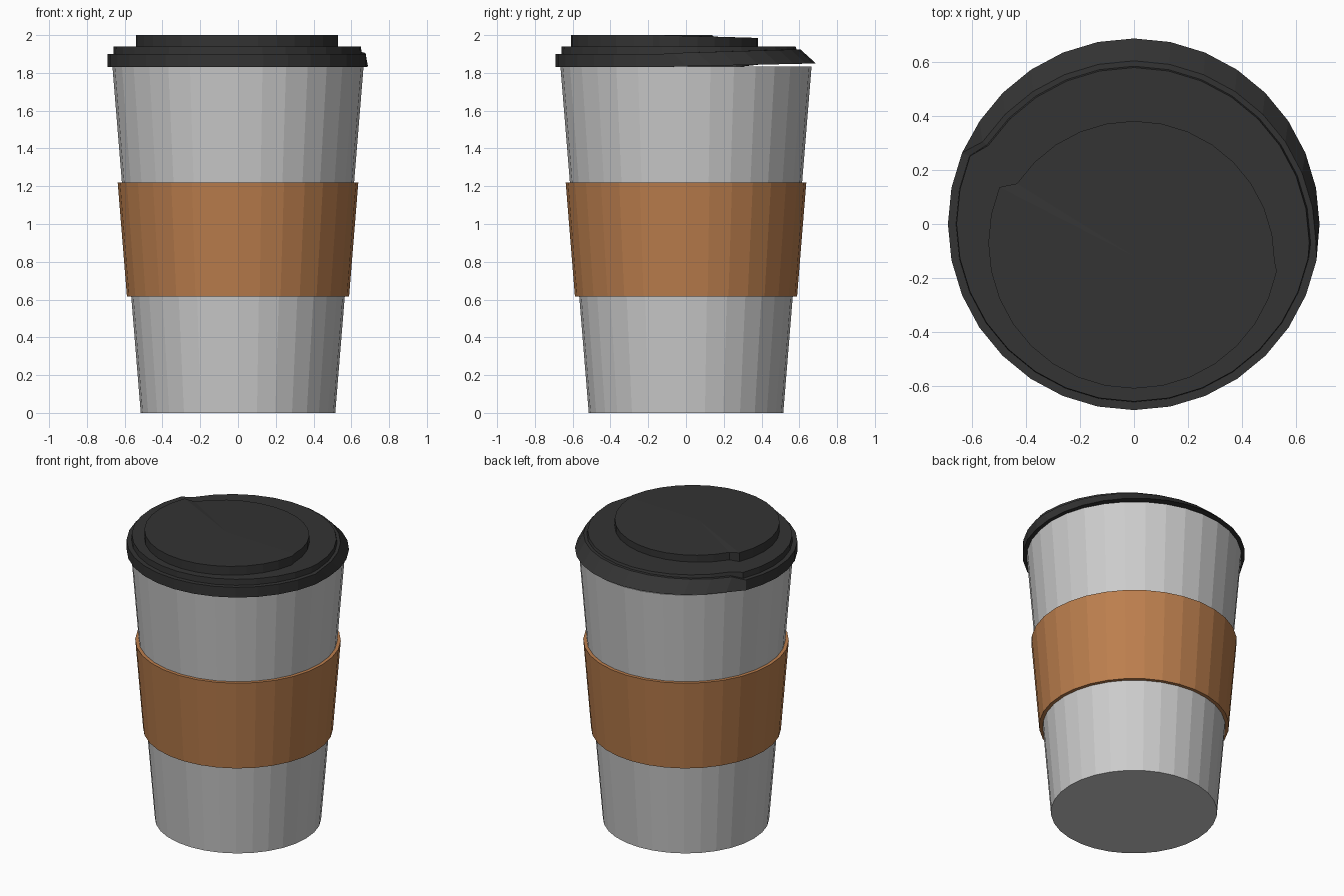
import bpy
from math import sin, cos, pi

if "Cube" in bpy.data.objects:
    bpy.data.objects.remove(bpy.data.objects["Cube"])

SIDES = 32


def material(name, color):
    mat = bpy.data.materials.new(name)
    mat.diffuse_color = (*color, 1)
    mat.use_nodes = True
    mat.node_tree.nodes["Principled BSDF"].inputs["Base Color"].default_value = mat.diffuse_color
    return mat


def circle(r, z, cy=0.0):
    return [(r * cos(2 * pi * i / SIDES), cy + r * sin(2 * pi * i / SIDES), z)
            for i in range(SIDES)]


def loft(name, rings, closed=False, bottom=False, top=None, mat=None):
    """Join rings bottom to top; optional bottom cap and top centre point."""
    verts = [p for ring in rings for p in ring]
    n = len(rings)
    faces = []
    for k in range(n if closed else n - 1):
        a, b = k * SIDES, (k + 1) % n * SIDES
        for i in range(SIDES):
            j = (i + 1) % SIDES
            faces.append((a + i, a + j, b + j, b + i))
    if bottom:
        faces.append(tuple(reversed(range(SIDES))))
    if top:
        verts.append(top)
        a, c = (n - 1) * SIDES, len(verts) - 1
        faces += [(a + i, a + (i + 1) % SIDES, c) for i in range(SIDES)]
    mesh = bpy.data.meshes.new(name)
    mesh.from_pydata(verts, [], faces)
    obj = bpy.data.objects.new(name, mesh)
    bpy.context.collection.objects.link(obj)
    if mat:
        mesh.materials.append(mat)
    return obj


# Tapered cup
loft("cup", [circle(0.515, 0), circle(0.665, 1.835)],
     bottom=True, top=(0, 0, 1.835))

# Heat sleeve, a thin tapered band
loft("sleeve", [circle(0.588, 0.615), circle(0.637, 1.22),
                circle(0.612, 1.22), circle(0.563, 0.615)],
     closed=True, mat=material("brown_card", (0.50, 0.21, 0.075)))


# Lid rings: the back part is sloped and pulled toward the front
def lid_ring(front, back):
    r, cy, z = front
    ring = circle(r, z, cy)
    br, bcy, z0, z1 = back  # heights at the side and at the rear
    for i in range(14):
        a = 2 * pi * i / SIDES
        ring[i] = (br * cos(a), bcy + br * sin(a), z0 + (z1 - z0) * sin(a))
    return ring


lid_profile = [
    ((0.640, 0, 1.83), (0.640, 0, 1.835, 1.85)),
    ((0.690, 0, 1.83), (0.688, 0, 1.835, 1.85)),
    ((0.690, 0, 1.90), (0.675, -0.07, 1.905, 1.925)),
    ((0.660, 0, 1.90), (0.655, -0.07, 1.905, 1.925)),
    ((0.658, 0, 1.94), (0.650, -0.07, 1.94, 1.94)),
    ((0.540, -0.07, 1.94), (0.522, -0.14, 1.94, 1.94)),
    ((0.540, -0.07, 2.00), (0.522, -0.14, 2.00, 1.985)),
]
loft("lid", [lid_ring(f, b) for f, b in lid_profile],
     top=(0, -0.12, 2.0), mat=material("black_plastic", (0.033, 0.033, 0.033)))
